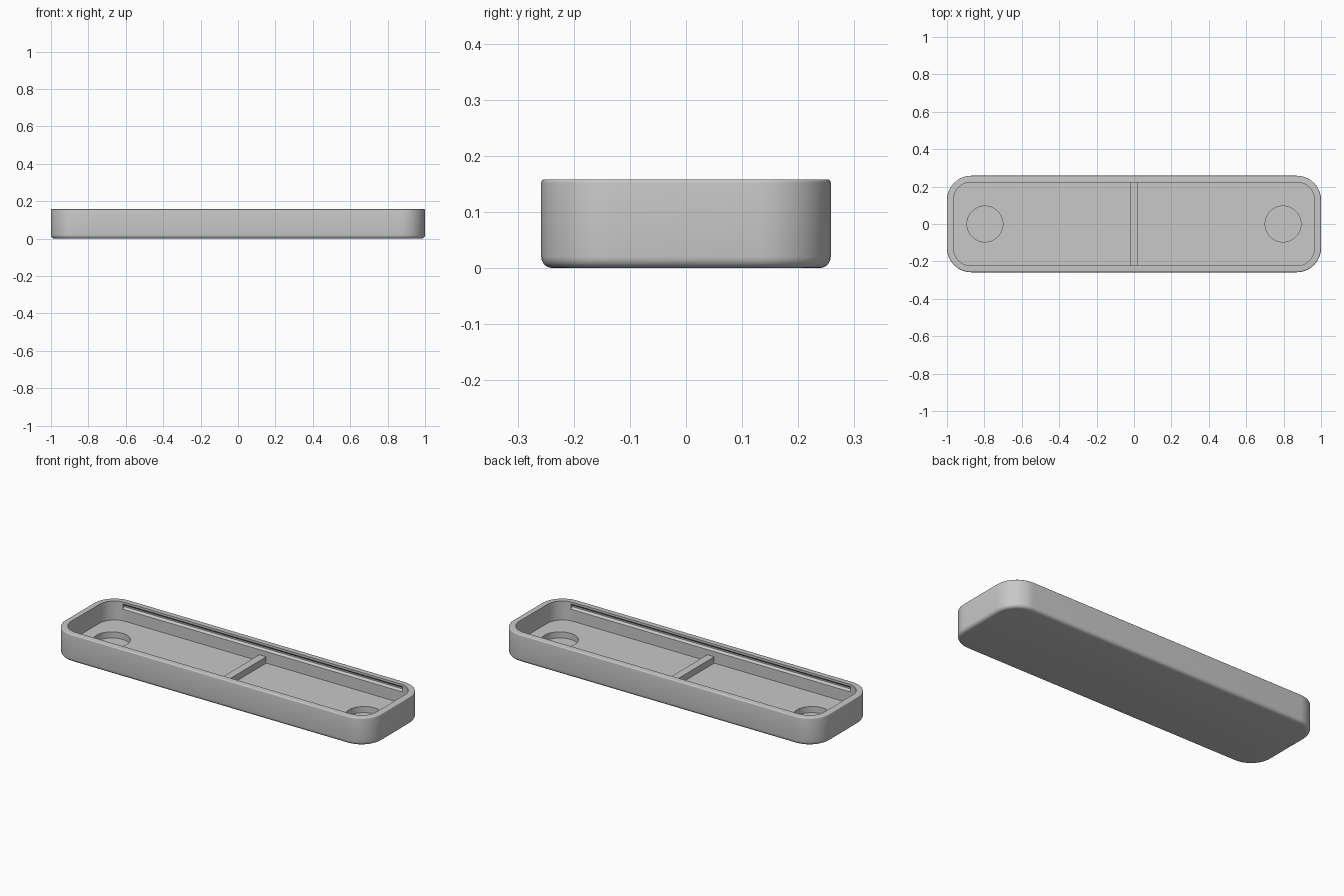
import bpy
import bmesh
from math import pi, sin, cos, radians

old = bpy.data.objects.get("Cube")
if old:
    bpy.data.objects.remove(old, do_unlink=True)

HX, HY, TOP = 1.0, 0.258, 0.158      # outer half sizes and height
WALL, RADIUS = 0.035, 0.13           # wall thickness and corner radius
FLOOR, POCKET = 0.05, 0.015          # tray floor and magnet pocket floor

grey = bpy.data.materials.new("light grey plastic")
grey.use_nodes = True
grey.diffuse_color = (0.58, 0.58, 0.58, 1)
grey.node_tree.nodes["Principled BSDF"].inputs["Base Color"].default_value = (0.58, 0.58, 0.58, 1)


def finish(name, bm):
    """Turn a bmesh into a linked object with the grey material."""
    bmesh.ops.recalc_face_normals(bm, faces=bm.faces)
    mesh = bpy.data.meshes.new(name)
    bm.to_mesh(mesh)
    bm.free()
    mesh.materials.append(grey)
    obj = bpy.data.objects.new(name, mesh)
    bpy.context.collection.objects.link(obj)
    return obj


def rounded_loop(bm, inset, z, steps=12):
    """Ring of vertices on a rounded rectangle set in from the outer outline."""
    r = RADIUS - inset
    ring = []
    for q, (sx, sy) in enumerate([(1, 1), (-1, 1), (-1, -1), (1, -1)]):
        for i in range(steps + 1):
            a = (q + i / steps) * pi / 2
            ring.append(bm.verts.new((sx * (HX - RADIUS) + r * cos(a),
                                      sy * (HY - RADIUS) + r * sin(a), z)))
    return ring


def bevel_arc(r, z, start, steps=5):
    """Wall profile points (inset, height) around a rounded outer edge."""
    angles = [start + i / steps * pi / 2 for i in range(steps + 1)]
    return [(r - r * cos(a), z + r * sin(a)) for a in angles]


def prism(name, outline, x0, x1):
    """Extrude a (y, z) outline along x."""
    bm = bmesh.new()
    a, b = ([bm.verts.new((x, y, z)) for y, z in outline] for x in (x0, x1))
    bm.faces.new(a)
    bm.faces.new(b)
    for i in range(len(a)):
        j = (i + 1) % len(a)
        bm.faces.new((a[i], a[j], b[j], b[i]))
    return finish(name, bm)


# Tray: outer wall, rim, inner wall and floor in one skin
profile = bevel_arc(0.02, 0.02, -pi / 2) + bevel_arc(0.006, TOP - 0.006, 0)
profile += [(WALL, TOP), (WALL, FLOOR)]
bm = bmesh.new()
rings = [rounded_loop(bm, inset, z) for inset, z in profile]
for low, high in zip(rings, rings[1:]):
    for i in range(len(low)):
        j = (i + 1) % len(low)
        bm.faces.new((low[i], low[j], high[j], high[i]))
bm.faces.new(rings[0])
bm.faces.new(rings[-1])
tray = finish("tray", bm)

# Cutters: round magnet pockets and snap grooves in the long walls
cutters = []
for side in (-1, 1):
    bm = bmesh.new()
    bmesh.ops.create_cone(bm, cap_ends=True, segments=48, radius1=0.096, radius2=0.096, depth=0.1)
    bmesh.ops.translate(bm, verts=bm.verts, vec=(side * 0.797, 0, POCKET + 0.05))
    cutters.append(finish("pocket_cutter", bm))
    y = side * (HY - WALL)
    groove = [(y - side * 0.01, 0.146), (y, 0.146), (y + side * 0.012, 0.134),
              (y + side * 0.012, 0.126), (y, 0.116), (y - side * 0.01, 0.116)]
    cutters.append(prism("groove_cutter", groove, -0.883, 0.883))

for cutter in cutters:
    cutter.hide_render = True
    mod = tray.modifiers.new("cut", 'BOOLEAN')
    mod.operation = 'DIFFERENCE'
    mod.solver = 'EXACT'
    mod.object = cutter
    bpy.context.view_layer.objects.active = tray
    bpy.ops.object.modifier_apply(modifier=mod.name)
for cutter in cutters:
    bpy.data.objects.remove(cutter, do_unlink=True)

# Low divider across the middle of the floor
edge = HY - WALL + 0.002
prism("divider", [(-edge, FLOOR - 0.005), (edge, FLOOR - 0.005), (edge, 0.086), (-edge, 0.086)],
      -0.022, 0.022)

# Smooth rounded walls, sharp rims
bpy.ops.object.select_all(action='DESELECT')
tray.select_set(True)
bpy.context.view_layer.objects.active = tray
bpy.ops.object.shade_smooth_by_angle(angle=radians(30))
